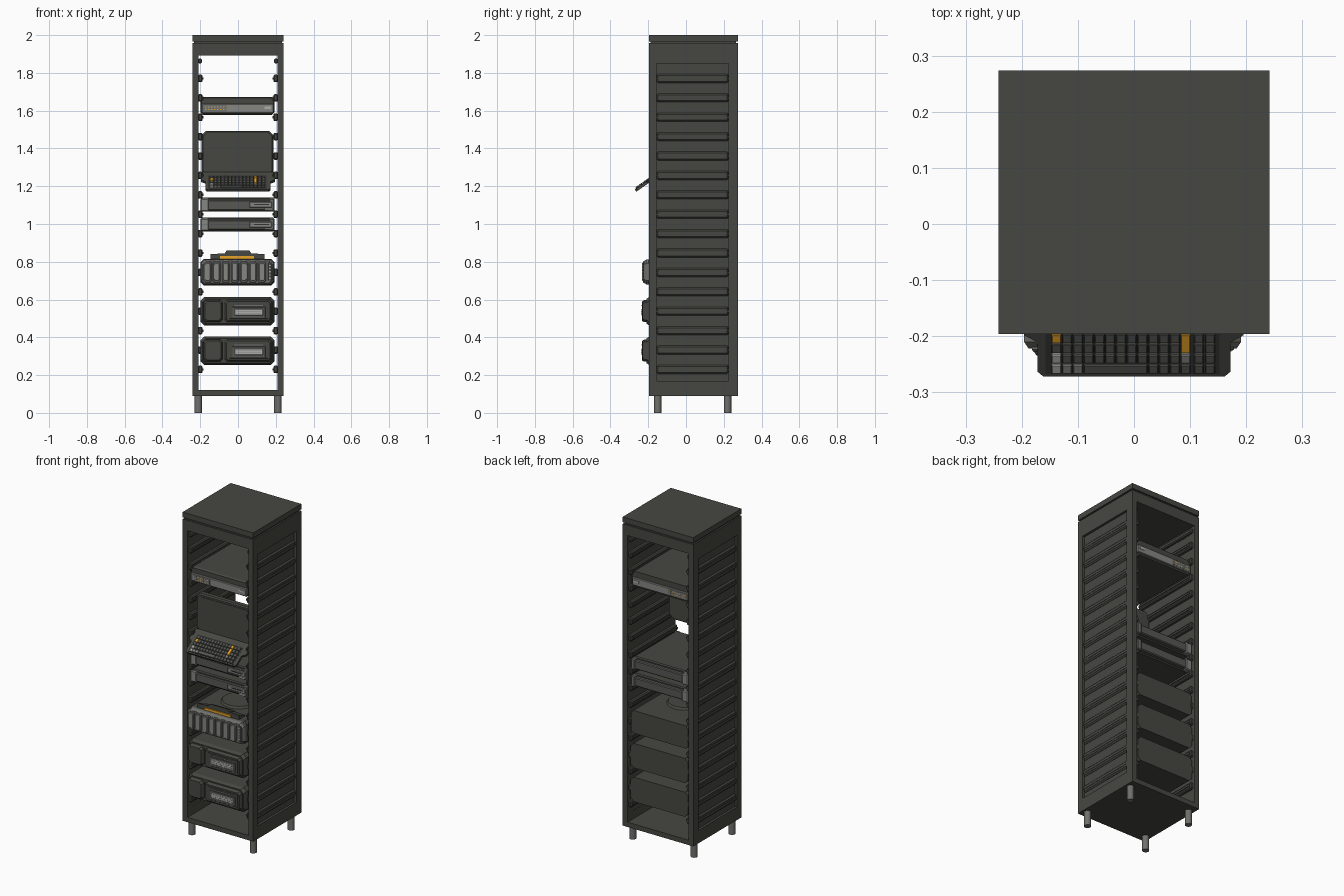
import bpy, bmesh, math
from mathutils import Matrix, Vector

cube = bpy.data.objects.get("Cube")
if cube:
    bpy.data.objects.remove(cube, do_unlink=True)


def material(name, rgb):
    m = bpy.data.materials.new(name)
    m.use_nodes = True
    m.diffuse_color = (*rgb, 1)
    bsdf = m.node_tree.nodes["Principled BSDF"]
    bsdf.inputs["Base Color"].default_value = (*rgb, 1)
    bsdf.inputs["Roughness"].default_value = 0.7
    return m


DARK = material("charcoal", (0.062, 0.064, 0.053))
BLACK = material("near_black", (0.035, 0.035, 0.031))
KEY = material("key_grey", (0.095, 0.097, 0.088))
MID = material("steel_grey", (0.16, 0.16, 0.15))
SILVER = material("silver_grey", (0.24, 0.24, 0.225))
LIGHT = material("light_grey", (0.42, 0.42, 0.4))
ORANGE = material("amber", (0.8, 0.37, 0.02))


def finish(name, bm, mat, matrix=None):
    bmesh.ops.recalc_face_normals(bm, faces=bm.faces)
    mesh = bpy.data.meshes.new(name)
    bm.to_mesh(mesh)
    bm.free()
    mesh.materials.append(mat)
    ob = bpy.data.objects.new(name, mesh)
    bpy.context.collection.objects.link(ob)
    if matrix:
        ob.matrix_world = matrix
    return ob


def box(name, x, y, z, mat, bevel=0, matrix=None):
    """Box from (low, high) pairs with optional chamfered edges."""
    bm = bmesh.new()
    bmesh.ops.create_cube(bm, size=1)
    for v in bm.verts:
        v.co = Vector([(a + b) / 2 + c * (b - a) for (a, b), c in zip((x, y, z), v.co)])
    if bevel:
        bmesh.ops.bevel(bm, geom=bm.edges[:], offset=bevel, segments=1, affect='EDGES')
    return finish(name, bm, mat, matrix)


def octagon(x, z, c):
    (a, b), (d, e) = x, z
    return [(a + c, d), (b - c, d), (b, d + c), (b, e - c),
            (b - c, e), (a + c, e), (a, e - c), (a, d + c)]


def loft(name, sections, mat):
    """Join outlines in x and z, each placed at its own y."""
    bm = bmesh.new()
    rings = [[bm.verts.new((px, y, pz)) for px, pz in pts] for y, pts in sections]
    n = len(rings[0])
    for r, s in zip(rings, rings[1:]):
        for i in range(n):
            j = (i + 1) % n
            bm.faces.new((r[i], r[j], s[j], s[i]))
    bm.faces.new(rings[0])
    bm.faces.new(rings[-1])
    return finish(name, bm, mat)


def case(name, x, z, y, c, taper, depth, mat):
    """Chamfered case whose front narrows over the given depth."""
    small = octagon((x[0] + taper, x[1] - taper), (z[0] + taper, z[1] - taper), c)
    full = octagon(x, z, c)
    return loft(name, [(y[0], small), (y[0] + depth, full), (y[1], full)], mat)


# Cabinet shell
FRONT, BACK, W = -0.196, 0.274, 0.2415
box("top_cap", (-W, W), (FRONT, BACK), (1.967, 2.0), DARK)
box("cap_groove", (-0.232, 0.232), (FRONT + .008, BACK - .008), (1.95, 1.97), DARK)
box("roof", (-W, W), (FRONT, BACK), (1.893, 1.957), DARK)
box("floor", (-W, W), (FRONT, BACK), (0.09, 0.12), DARK)
levels = [0.23 + 0.1027 * i for i in range(16)]
for s, side in ((-1, "right"), (1, "left")):
    def across(a, b):
        return tuple(sorted((s * a, s * b)))
    outer = across(0.208, W)
    box(side + "_front_post", outer, (FRONT, -0.155), (0.1, 1.91), DARK)
    box(side + "_back_post", outer, (0.225, BACK), (0.1, 1.91), DARK)
    box(side + "_upper_rail", outer, (-0.16, 0.23), (1.85, 1.91), DARK)
    box(side + "_lower_rail", outer, (-0.16, 0.23), (0.1, 0.17), DARK)
    box(side + "_wall", across(0.209, 0.227), (-0.16, 0.23), (0.16, 1.86), DARK)
    for z in levels:
        # Outer louvre and the runner inside it
        box(side + "_louvre", across(0.22, 0.237), (-0.156, 0.226), (z - .023, z + .023), DARK, .008)
        box(side + "_louvre_rib", across(0.22, 0.239), (-0.156, 0.226), (z - .003, z + .003), DARK)
        box(side + "_runner", across(0.187, 0.212), (-0.185, 0.265), (z - .02, z + .02), DARK, .006)
        box(side + "_runner_lip", across(0.182, 0.212), (-0.18, 0.26), (z - .006, z + .006), DARK)
    box(side + "_top_runner", across(0.19, 0.212), (-0.185, 0.265), (1.85, 1.876), DARK, .006)
    for y, end in ((-0.15, "front"), (0.22, "back")):
        bm = bmesh.new()
        bmesh.ops.create_cone(bm, cap_ends=True, segments=12, radius1=0.02, radius2=0.02, depth=0.095)
        foot = finish(f"{side}_{end}_foot", bm, MID, Matrix.Translation((s * 0.21, y, 0.0475)))
        bpy.context.view_layer.objects.active = foot
        foot.select_set(True)
        bpy.ops.object.shade_smooth_by_angle(angle=math.radians(35))
        foot.select_set(False)

# Network switch, with a matching panel at each end
case("switch_body", (-0.198, 0.193), (1.578, 1.672), (-0.18, 0.25), 0.014, 0.006, 0.01, DARK)
for y, d, end in ((-0.18, -1, "front"), (0.25, 1, "back")):
    def out(a, b):
        return tuple(sorted((y + d * a, y + d * b)))
    box(f"switch_{end}_panel", (-0.192, 0.187), out(-.01, .01), (1.588, 1.636), SILVER, .003)
    box(f"switch_{end}_port_strip", (-0.185, -0.06), out(0, .011), (1.596, 1.63), MID)
    box(f"switch_{end}_port_bar", (0.14, 0.175), out(0, .013), (1.61, 1.622), LIGHT)
    for i in range(7):
        for j in range(2):
            x = -0.175 + i * 0.016
            box(f"switch_{end}_lamp", (x, x + .007), out(0, .012), (1.603 + j * .014, 1.609 + j * .014),
                ORANGE if (i + j) % 2 else LIGHT)

# Folding console: screen
case("screen_lid", (-0.192, 0.187), (1.255, 1.492), (-0.135, -0.1), 0.022, 0.006, 0.008, DARK)
pane = octagon((-.176, .171), (1.272, 1.476), .015)
loft("screen_glass", [(-0.138, pane), (-0.13, pane)], DARK)
box("screen_hinge", (-0.16, 0.16), (-0.15, -0.1), (1.245, 1.27), DARK, .006)

# Folding console: sloping keyboard
SLOPE = Matrix.Translation((0, -0.267, 1.184)) @ Matrix.Rotation(math.radians(35), 4, 'X')
bm = bmesh.new()
half = [(0.162, -0.004), (0.172, 0.006), (0.172, 0.07), (0.195, 0.085), (0.195, 0.155)]
outline = half + [(-x, y) for x, y in reversed(half)]
base = bm.faces.new([bm.verts.new((x, y, -0.013)) for x, y in outline])
lift = bmesh.ops.extrude_face_region(bm, geom=[base])["geom"]
bmesh.ops.translate(bm, vec=(0, 0, .015), verts=[v for v in lift if isinstance(v, bmesh.types.BMVert)])
finish("keyboard_body", bm, DARK, SLOPE)
box("key_well", (-0.158, 0.152), (0.002, 0.122), (0, 0.003), BLACK, 0, SLOPE)


def key(x, width, row, mat, rows=1):
    v = 0.006 + row * 0.022
    box("key", (x + .001, x + width - .001), (v, v + rows * .022 - .003), (0, .009), mat, .0015, SLOPE)


P = 0.0192
for row in range(5):
    for col in range(13):
        x = -0.148 + col * P
        if row == 0 and 3 <= col <= 8 or col == 12 and row in (2, 3):
            continue
        mat = KEY
        if row == 0 and col < 3 or row == 1 and col in (0, 12):
            mat = LIGHT if col == 0 else SILVER
        elif col == 0 and row == 3 or row == 4 and col == 12:
            mat = ORANGE
        key(x, P, row, mat)
    for x in (0.106, 0.126):
        key(x, 0.019, row, KEY)
key(-0.148 + 3 * P, 6 * P, 0, KEY)
key(-0.148 + 12 * P, P, 2, ORANGE, 2)

# Two slim drives with grey end caps
for z, name in ((0.96, "lower_drive"), (1.065, "upper_drive")):
    box(name + "_body", (-0.195, 0.19), (-0.175, 0.24), (z, z + .075), DARK, .006)
    for y, end in (((-0.183, -0.155), "front"), ((0.225, 0.262), "back")):
        box(f"{name}_{end}_strip", (-0.18, 0.18), y, (z + .008, z + .062), KEY, .005)
        box(f"{name}_{end}_right_cap", (-0.198, -0.155), (y[0] - .003, y[1] + .003), (z + .002, z + .07), SILVER, .005)
        box(f"{name}_{end}_left_cap", (0.165, 0.193), (y[0] - .003, y[1] + .003), (z + .002, z + .07), MID, .005)
    box(name + "_latch", (0.06, 0.18), (-0.19, -0.16), (z + .022, z + .052), SILVER, .003)
    box(name + "_latch_slot", (0.085, 0.165), (-0.193, -0.18), (z + .035, z + .041), BLACK)
    box(name + "_badge", (0.14, 0.185), (-0.194, -0.18), (z + .01, z + .02), LIGHT)

# Storage array with seven bays and a round cover on top
case("array_body", (-0.198, 0.193), (0.675, 0.815), (-0.2, 0.262), 0.016, 0.006, 0.01, DARK)
case("array_face", (-0.196, 0.191), (0.68, 0.812), (-0.222, -0.19), 0.02, 0.008, 0.012, MID)
for i in range(7):
    x = -0.182 + i * 0.048
    case("array_bay", (x, x + .042), (0.688, 0.804), (-0.228, -0.215), 0.01, 0.003, 0.004, MID)
    case("array_bay_grip", (x + .006, x + .036), (0.698, 0.794), (-0.232, -0.222), 0.008, 0.002, 0.003, SILVER)
box("array_status_panel", (0.16, 0.178), (-0.225, -0.2), (0.7, 0.795), KEY, .002)
for i in range(5):
    box("array_status_lamp", (0.164, 0.174), (-0.227, -0.22), (.71 + i * .017, .716 + i * .017), LIGHT)
loft("array_ridge", [(-0.19, [(-.145, .81), (.14, .81), (.14, .84), (.07, .845), (.06, .86),
                              (-.06, .86), (-.07, .845), (-.145, .84)]),
                     (-0.13, [(-.145, .81), (.14, .81), (.14, .82), (.07, .825), (.06, .83),
                              (-.06, .83), (-.07, .825), (-.145, .82)])], DARK)
box("array_amber_strip", (-0.095, 0.085), (-0.197, -0.185), (0.816, 0.83), ORANGE)
bm = bmesh.new()
bmesh.ops.create_cone(bm, cap_ends=True, segments=24, radius1=0.105, radius2=0.095, depth=0.016)
finish("array_round_cover", bm, DARK, Matrix.Translation((0, 0.01, 0.82)))

# Two power units
for z, name in ((0.253, "lower_power_unit"), (0.462, "upper_power_unit")):
    case(name + "_body", (-0.198, 0.193), (z, z + .152), (-0.21, 0.265), 0.02, 0.01, 0.018, DARK)
    case(name + "_door", (-0.182, -0.082), (z + .018, z + .135), (-0.234, -0.2), 0.012, 0.008, 0.012, DARK)
    case(name + "_panel", (-0.07, 0.178), (z + .018, z + .135), (-0.23, -0.2), 0.012, 0.008, 0.012, DARK)
    box(name + "_vent_plate", (-0.045, 0.16), (-0.232, -0.22), (z + .036, z + .118), DARK, .001)
    box(name + "_display_frame", (-0.03, 0.145), (-0.234, -0.22), (z + .042, z + .098), KEY, .001)
    box(name + "_display", (-0.018, 0.133), (-0.236, -0.225), (z + .054, z + .088), LIGHT, .002)
    for i in range(2):
        box(name + "_display_line", (-0.008, 0.123), (-0.237, -0.23), (z + .063 + i * .012, z + .066 + i * .012), SILVER)
    box(name + "_upper_bar", (-0.018, 0.133), (-0.235, -0.225), (z + .103, z + .108), MID)
